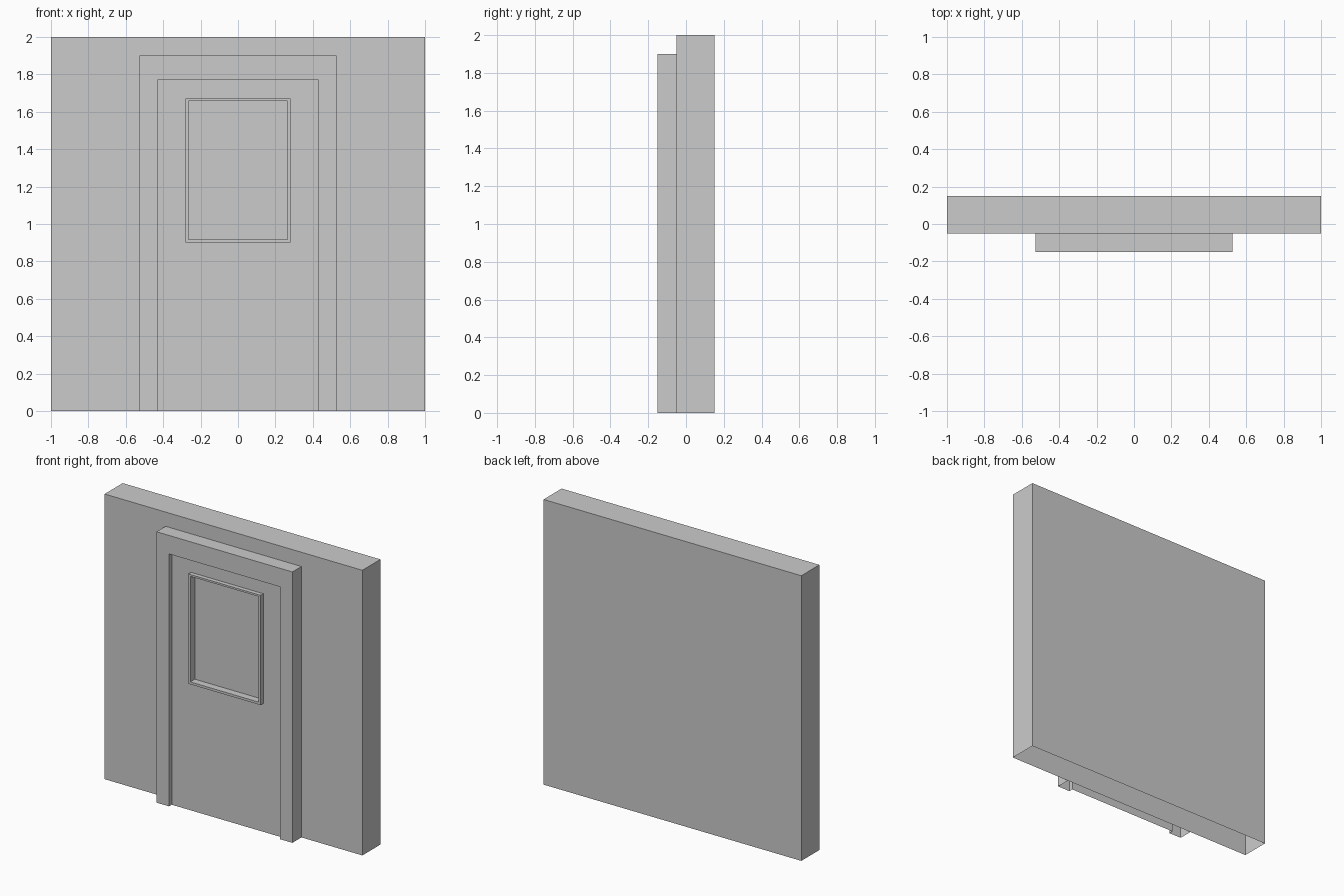
import bpy, bmesh

if "Cube" in bpy.data.objects:
    bpy.data.objects.remove(bpy.data.objects["Cube"])


def ring(bm, half, z0, z1, y):
    """Four corners: bottom left, top left, top right, bottom right."""
    return [bm.verts.new((x, y, z)) for x, z in
            ((-half, z0), (-half, z1), (half, z1), (half, z0))]


def build(name, rings, closed, cap_first=False, cap_last=False):
    """Bridge consecutive rings; an open ring leaves the floor side unfilled."""
    bm = bmesh.new()
    loops = [ring(bm, *r) for r in rings]
    for a, b in zip(loops, loops[1:]):
        for i in range(4 if closed else 3):
            j = (i + 1) % 4
            bm.faces.new((a[i], a[j], b[j], b[i]))
    if cap_first:
        bm.faces.new(loops[0][::-1])
    if cap_last:
        bm.faces.new(loops[-1])
    # make every face look to the front or outward from the wall
    bmesh.ops.recalc_face_normals(bm, faces=bm.faces)
    front = max((f for f in bm.faces if abs(f.normal.y) > 0.9),
                key=lambda f: -f.calc_center_median().y)
    if front.normal.y > 0:
        bmesh.ops.reverse_faces(bm, faces=bm.faces)
    mesh = bpy.data.meshes.new(name)
    bm.to_mesh(mesh)
    bm.free()
    obj = bpy.data.objects.new(name, mesh)
    bpy.context.collection.objects.link(obj)
    return obj


WALL_Y, FRAME_Y, DOOR_Y, PANE_Y = -0.05, -0.15, -0.12, -0.10

# wall slab, open underneath
build("wall", [(1, 0, 2, 0.15), (1, 0, 2, WALL_Y)], False, True, True)

# door surround, stepping out from the wall and back to the door
build("door_frame", [(0.527, 0, 1.9, WALL_Y), (0.527, 0, 1.9, FRAME_Y),
                     (0.43, 0, 1.77, FRAME_Y), (0.43, 0, 1.77, DOOR_Y)], False)

# door leaf with a window opening
build("door_leaf", [(0.43, 0, 1.77, DOOR_Y), (0.28, 0.9, 1.67, DOOR_Y)], True)

# raised window moulding with a recessed pane
build("window", [(0.28, 0.9, 1.67, DOOR_Y), (0.28, 0.9, 1.67, FRAME_Y),
                 (0.265, 0.917, 1.657, FRAME_Y), (0.265, 0.917, 1.657, PANE_Y)],
      True, cap_last=True)
